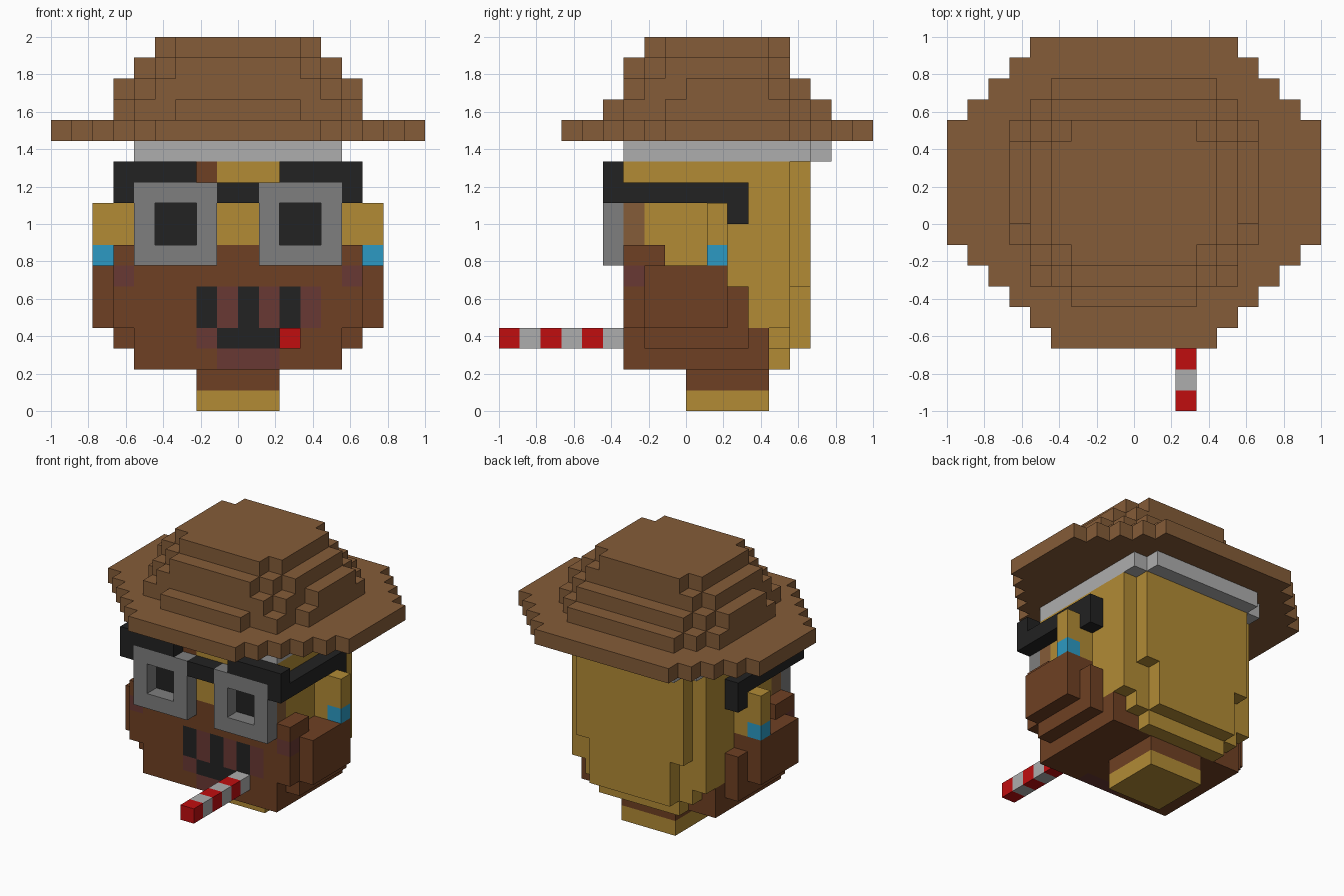
import bpy, bmesh
from mathutils import Vector

U = 1 / 9  # size of one block

cube = bpy.data.objects.get("Cube")
if cube:
    bpy.data.objects.remove(cube, do_unlink=True)


def linear(c):
    c /= 255
    return c / 12.92 if c <= 0.04045 else ((c + 0.055) / 1.055) ** 2.4


def material(name, rgb):
    col = tuple(linear(c) for c in rgb) + (1,)
    m = bpy.data.materials.new(name)
    m.diffuse_color = col
    m.use_nodes = True
    m.node_tree.nodes["Principled BSDF"].inputs["Base Color"].default_value = col
    return m


FELT = material("hat brown", (133, 92, 56))
SKIN = material("golden skin", (178, 139, 53))
HAIR = material("beard brown", (111, 64, 35))
PLUM = material("plum brown", (105, 56, 51))
BLACK = material("black", (34, 34, 34))
GREY = material("frame grey", (126, 126, 126))
PALE = material("pale grey", (174, 174, 174))
BLUE = material("blue", (44, 154, 195))
RED = material("red", (192, 13, 15))


def box(cells, mat, x, y, z, mirror=False):
    """Fill a block range; each axis is (start, end) in block units."""
    for i in range(*x):
        for j in range(*y):
            for k in range(*z):
                cells[i, j, k] = mat
                if mirror:
                    cells[-1 - i, j, k] = mat


def slab(cells, mat, z, rows):
    """Fill a symmetric layer from rows of (y start, y end, half width)."""
    for y0, y1, w in rows:
        box(cells, mat, (-w, w), (y0, y1), z)


def build(name, cells):
    """Skin the filled blocks with their outer faces, merging flat areas."""
    mats = list(dict.fromkeys(cells.values()))
    bm = bmesh.new()
    corners = {}

    def vert(p):
        if p not in corners:
            corners[p] = bm.verts.new(Vector(p) * U)
        return corners[p]

    for cell, mat in cells.items():
        for axis in range(3):
            for side in (0, 1):
                step = list(cell)
                step[axis] += 2 * side - 1
                if tuple(step) in cells:
                    continue
                a, b = (axis + 1) % 3, (axis + 2) % 3
                loop = []
                for da, db in ((0, 0), (1, 0), (1, 1), (0, 1)):
                    p = list(cell)
                    p[axis] += side
                    p[a] += da
                    p[b] += db
                    loop.append(vert(tuple(p)))
                f = bm.faces.new(loop if side else loop[::-1])
                f.material_index = mats.index(mat)
    bmesh.ops.dissolve_limit(bm, angle_limit=0.01, verts=bm.verts[:],
                             edges=bm.edges[:], delimit={'MATERIAL'})
    me = bpy.data.meshes.new(name)
    bm.to_mesh(me)
    bm.free()
    for m in mats:
        me.materials.append(m)
    ob = bpy.data.objects.new(name, me)
    bpy.context.collection.objects.link(ob)


# Hat: round brim and stepped crown
brim = {}
slab(brim, FELT, (13, 14), [(-6, -5, 4), (-5, -4, 5), (-4, -3, 6), (-3, -2, 7),
                            (-2, -1, 8), (-1, 5, 9), (5, 6, 8), (6, 7, 7),
                            (7, 8, 6), (8, 9, 5)])
build("hat_brim", brim)

crown = {}
slab(crown, FELT, (14, 15), [(-4, -3, 3), (-3, -1, 5), (-1, 5, 6), (5, 6, 5), (6, 7, 4)])
slab(crown, FELT, (15, 16), [(-3, -2, 4), (-2, 0, 5), (0, 4, 6), (4, 5, 5), (5, 6, 4)])
slab(crown, FELT, (16, 17), [(-3, -2, 3), (-2, -1, 4), (-1, 4, 5), (4, 5, 4)])
slab(crown, FELT, (17, 18), [(-2, -1, 3), (-1, 4, 4), (4, 5, 3)])
build("hat_crown", crown)

band = {}
slab(band, PALE, (12, 13), [(-3, 6, 5), (6, 7, 4)])
build("hat_band", band)

# Head: skin, with eyes and a brow patch set into the front
head = {}
slab(head, SKIN, (6, 12), [(-3, 5, 5), (5, 6, 4)])
slab(head, SKIN, (4, 6), [(-3, 5, 5), (5, 6, 3)])
slab(head, SKIN, (3, 4), [(-3, 4, 5), (4, 5, 4), (5, 6, 3)])
slab(head, SKIN, (2, 3), [(-3, 4, 5), (4, 5, 3)])
box(head, FELT, (4, 5), (-3, -2), (8, 10), True)
box(head, BLACK, (2, 4), (-3, -2), (8, 10), True)
box(head, HAIR, (-2, -1), (-3, -2), (11, 12))

# Beard: face hair, side whiskers and cheeks
beard = {}
slab(beard, HAIR, (2, 4), [(-3, 4, 5)])
slab(beard, HAIR, (4, 6), [(-3, 3, 6)])
slab(beard, HAIR, (6, 7), [(-3, 2, 6)])
slab(beard, HAIR, (7, 8), [(-3, -2, 5)])
box(beard, HAIR, (5, 6), (-2, 3), (3, 4), True)
box(beard, HAIR, (5, 6), (-3, -1), (7, 8), True)
box(beard, HAIR, (6, 7), (-2, 2), (4, 7), True)
box(beard, PLUM, (5, 6), (-3, -2), (6, 7), True)

# Mouth: alternating teeth gaps and lips
for n, x in enumerate(range(-2, 4)):
    box(beard, PLUM if n % 2 else BLACK, (x, x + 1), (-3, -2), (4, 6))
box(beard, PLUM, (-2, -1), (-3, -2), (3, 4))
box(beard, BLACK, (-1, 2), (-3, -2), (3, 4))
box(beard, PLUM, (-1, 2), (-3, -2), (2, 3))
build("beard", beard)
build("head", {c: m for c, m in head.items() if c not in beard})

# Neck
neck = {}
box(neck, SKIN, (-2, 2), (0, 4), (0, 1))
box(neck, HAIR, (-2, 2), (0, 4), (1, 2))
build("neck", neck)

# Ears with blue earrings
ears = {}
box(ears, SKIN, (5, 7), (1, 2), (7, 10), True)
box(ears, BLUE, (6, 7), (1, 2), (7, 8), True)
build("ears", ears)

# Glasses: square rims, black brow bars, bridge and hooked arms
rims = {}
box(rims, GREY, (1, 5), (-4, -3), (7, 11), True)
for x in (-4, -3, 2, 3):
    for z in (8, 9):
        del rims[x, -4, z]
build("glasses_rims", rims)

arms = {}
box(arms, BLACK, (2, 6), (-4, -3), (11, 12), True)
box(arms, BLACK, (0, 1), (-4, -3), (10, 11), True)
box(arms, BLACK, (5, 6), (-4, 3), (10, 11), True)
box(arms, BLACK, (5, 6), (2, 3), (9, 10), True)
build("glasses_arms", arms)

# Striped straw
straw = {}
for n, y in enumerate(range(-9, -3)):
    box(straw, PALE if n % 2 else RED, (2, 3), (y, y + 1), (3, 4))
build("straw", straw)
